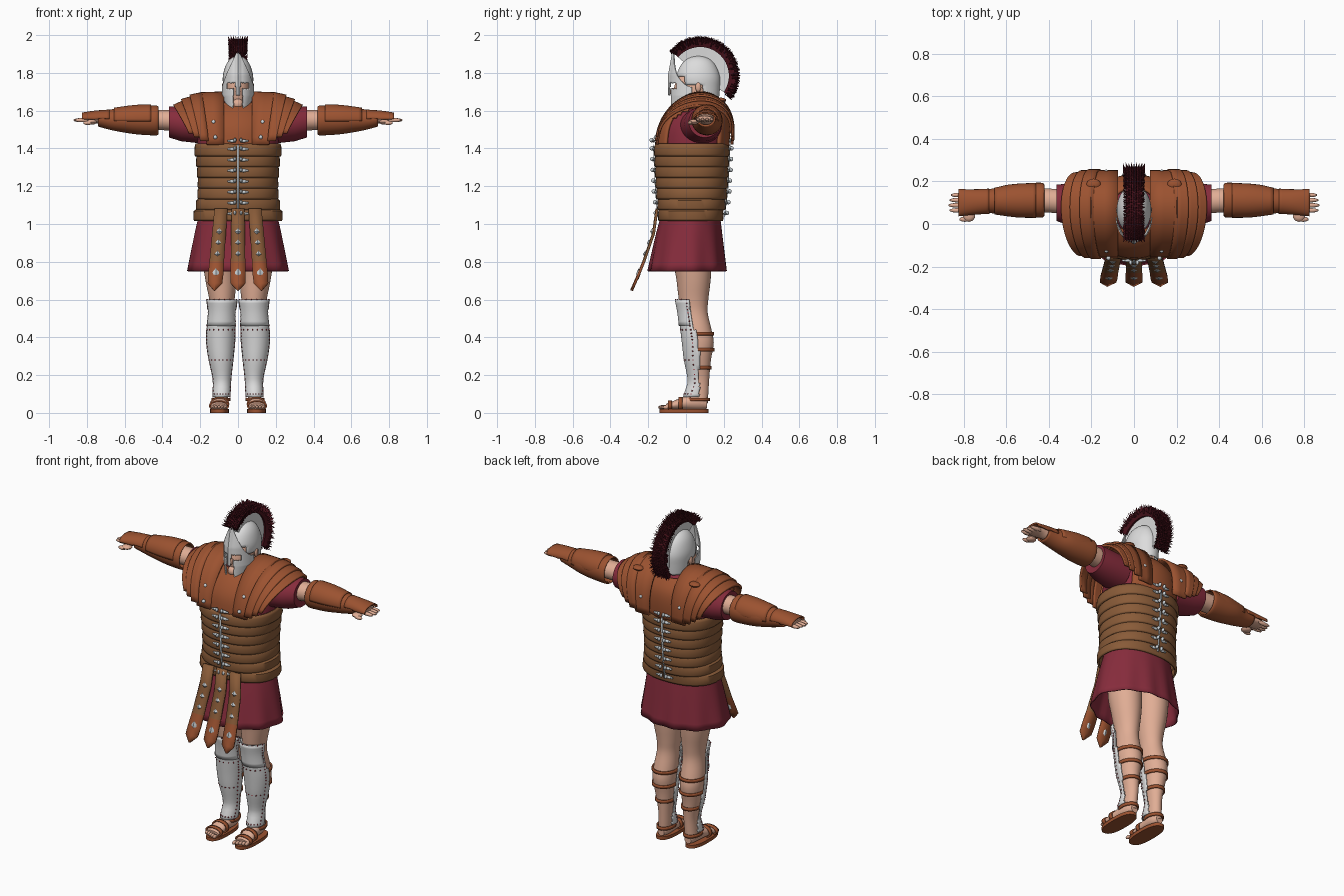
import bpy, bmesh, math, random
from mathutils import Vector

if "Cube" in bpy.data.objects:
    bpy.data.objects.remove(bpy.data.objects["Cube"])
random.seed(4)
parts = []


def material(name, r, g, b):
    m = bpy.data.materials.new(name)
    m.use_nodes = True
    m.diffuse_color = (r, g, b, 1)
    m.node_tree.nodes["Principled BSDF"].inputs["Base Color"].default_value = (r, g, b, 1)
    return m


rust = material("rust leather", .33, .085, .03)
brown = material("brown leather", .25, .105, .04)
cloth = material("maroon cloth", .24, .025, .045)
skin = material("skin", .75, .42, .3)
steel = material("pale steel", .72, .72, .72)
silver = material("silver", .6, .65, .68)
bristle = material("crest dark red", .065, .006, .011)
rivet = material("red rivet", .3, .02, .03)


def finish(name, bm, mat, mirror=False, thick=0):
    bmesh.ops.recalc_face_normals(bm, faces=bm.faces)
    mesh = bpy.data.meshes.new(name)
    bm.to_mesh(mesh)
    bm.free()
    mesh.materials.append(mat)
    ob = bpy.data.objects.new(name, mesh)
    bpy.context.collection.objects.link(ob)
    if thick:
        mod = ob.modifiers.new("thickness", 'SOLIDIFY')
        mod.thickness, mod.offset = thick, 0
    if mirror:
        ob.modifiers.new("mirror", 'MIRROR').use_mirror_merge = False
    parts.append(ob)
    return ob


def sheet(name, rows, mat, closed=False, cap=False, keep=None, **opts):
    """Skin rows of points into a surface, keeping only faces that pass the rule."""
    bm = bmesh.new()
    grid = [[bm.verts.new(p) for p in row] for row in rows]
    n = len(rows[0])
    for low, high in zip(grid, grid[1:]):
        for j in range(n if closed else n - 1):
            k = (j + 1) % n
            quad = (low[j], low[k], high[k], high[j])
            if keep is None or keep(sum((v.co for v in quad), Vector()) / 4):
                bm.faces.new(quad)
    if cap:
        bm.faces.new(grid[0])
        bm.faces.new(grid[-1])
    bmesh.ops.delete(bm, geom=[v for v in bm.verts if not v.link_faces], context='VERTS')
    return finish(name, bm, mat, **opts)


def resample(rings, k=4):
    """Catmull-Rom through the rings, k steps per span."""
    out = []
    for i in range(len(rings) - 1):
        a, b, c, d = (rings[max(0, min(len(rings) - 1, i + o))] for o in (-1, 0, 1, 2))
        for s in range(k):
            t = s / k
            out.append(tuple(q + t / 2 * (r - p + t * (2 * p - 5 * q + 4 * r - w + t * (3 * (q - r) + w - p)))
                             for p, q, r, w in zip(a, b, c, d)))
    return out + [rings[-1]]


def ring_point(ring, angle, axis='z', power=2):
    pos, a, b, ra, rb = ring
    c, s = math.cos(angle), math.sin(angle)
    a += ra * math.copysign(abs(c) ** (2 / power), c)
    b += rb * math.copysign(abs(s) ** (2 / power), s)
    return {'z': (a, b, pos), 'x': (pos, a, b), 'y': (a, pos, b)}[axis]


def tube(name, rings, mat, axis='z', n=36, power=2, cap=True, **opts):
    rows = [[ring_point(r, math.tau * j / n, axis, power) for j in range(n)] for r in rings]
    return sheet(name, rows, mat, closed=True, cap=cap, **opts)


def grow(rings, d):
    return [(p, a, b, ra + d, rb + d) for p, a, b, ra, rb in rings]


def blobs(name, items, mat, u=10, v=6, mirror=False):
    bm = bmesh.new()
    for loc, size in items:
        made = bmesh.ops.create_uvsphere(bm, u_segments=u, v_segments=v, radius=1)["verts"]
        bmesh.ops.scale(bm, vec=size, verts=made)
        bmesh.ops.translate(bm, vec=loc, verts=made)
    return finish(name, bm, mat, mirror)


# Legs, greaves and calf straps
leg = resample([(.95, .095, .03, .09, .1), (.8, .095, .035, .09, .1), (.7, .09, .04, .082, .09),
                (.6, .085, .04, .067, .078), (.53, .086, .045, .06, .07), (.44, .09, .06, .066, .075),
                (.37, .092, .07, .065, .077), (.28, .09, .068, .054, .064), (.18, .085, .073, .038, .05),
                (.1, .087, .07, .036, .048), (.05, .09, .07, .035, .045)])
tube("legs", leg, skin, mirror=True)
greave = [(z, a, b - .006 - max(0, .16 - z) * .3, ra + .009, rb + .006) for z, a, b, ra, rb in leg if .08 < z < .62]
tube("greaves", greave, steel, cap=False, mirror=True, thick=.006,
     keep=lambda c: c.y < .07 - max(0, c.z - .35) * .25)
knee = [r for r in greave if r[0] > .45]
tube("knee_guards", grow(knee, .006), steel, cap=False, mirror=True, thick=.006, keep=lambda c: c.y < .015)
studs = []
for i, ring in enumerate(greave):
    around = (200, 340) if i % 8 else range(200, 350, 20)
    studs += [(ring_point(grow([ring], .007 if ring in knee else .003)[0], math.radians(d)), (.004,) * 3) for d in around]
blobs("greave_rivets", studs, rivet, 6, 4, mirror=True)
for height in (.42, .335, .24):
    near = min(leg, key=lambda r: abs(r[0] - height))
    band = [(height + h,) + near[1:] for h in (-.009, .009)]
    tube("calf_strap", grow(band, .005), rust, cap=False, mirror=True, thick=.008, keep=lambda c: c.y > .04)

# Feet and sandals
foot = resample([(.112, .09, .045, .022, .022), (.07, .09, .058, .037, .042), (0, .094, .053, .04, .036),
                 (-.07, .1, .04, .044, .022), (-.105, .1, .033, .042, .015)])
tube("feet", foot, skin, axis='y', mirror=True)
blobs("toes", [((.066 + .017 * i, -.128 + .006 * i, .03), (.009, .02, .011)) for i in range(5)], skin, mirror=True)
tube("sandal_soles", [(z, .098, -.01, .05, .13) for z in (0, .02)], rust, power=2.5, mirror=True)
for y in (-.085, -.03):
    near = min(foot, key=lambda r: abs(r[0] - y))
    tube("foot_strap", grow([(y + h,) + near[1:] for h in (-.011, .011)], .005), rust, axis='y',
         cap=False, mirror=True, thick=.008, keep=lambda c: c.z > .018)
tube("ankle_strap", [(z, .09, .06, .045, .062) for z in (.062, .08)], rust, cap=False, mirror=True, thick=.008)

# Skirt with soft folds
skirt = tube("tunic_skirt", resample([(1.06, 0, .025, .2, .15), (.95, 0, .018, .225, .172),
             (.75, 0, .008, .262, .205)]), cloth, n=72, cap=False, thick=.006)
for v in skirt.data.vertices:
    fold = 1 + .08 * (1.06 - v.co.z) * math.sin(11 * math.atan2(v.co.y, v.co.x))
    v.co.x *= fold
    v.co.y *= fold

# Banded cuirass
torso = resample([(1.02, 0, .025, .228, .165), (1.09, 0, .03, .212, .175), (1.2, 0, .03, .206, .184),
                  (1.42, 0, .03, .228, .194)], 10)


def torso_at(z):
    return min(torso, key=lambda r: abs(r[0] - z))[1:]


step = .057
tops = [1.425 - step * i for i in range(7)]
for top in tops:
    low = top - step - .008
    base = torso_at(low)
    band = [(top, *torso_at(top)), (top - step * .3, *base), (low + .01, *base), (low, *base)]
    band = [grow([r], d)[0] for r, d in zip(band, (-.008, .002, .004, 0))]
    tube("cuirass_band", band, brown, n=56, power=2.3, cap=False, thick=.01)

# Lacing buckles, front and back
clasps = []
for z in [t - step / 2 for t in tops] + [1.44]:
    _, mid, _, depth = torso_at(z)
    for side in (-1, 1):
        y = mid + side * (depth + .008)
        clasps += [((.03, y, z), (.018, .008, .009)), ((.047, y, z), (.01, .006, .006)),
                   ((.016, y + side * .01, z + .004), (.008, .012, .012))]
blobs("lacing_buckles", clasps, silver, 8, 5, mirror=True)
for side in (-1, 1):
    lace = [[(x, torso_at(z)[1] + side * (torso_at(z)[3] + .009), z) for x in (-.005, .005)] for z in (1.04, 1.2, 1.42)]
    sheet("lacing_cord", lace, silver, thick=.004)

# Hanging apron straps with diamond studs
for k in (-1, 0, 1):
    rows = [[(k * (.09 + .08 * (1.08 - z)) + s * w, y - .004 * (1 - abs(s)), z) for s in (-1, 0, 1)]
            for z, y, w in ((1.08, -.152, .034), (.95, -.17, .036), (.8, -.222, .038), (.73, -.25, .04),
                            (.685, -.27, .038), (.648, -.286, .004))]
    strap = sheet("apron_strap", rows, brown, thick=.012)
    strap.data.materials.append(rust)
    for f in strap.data.polygons:
        f.material_index = int(f.center.z < .8)
    marks = [(.96, .016), (.9, .016), (.84, .016), (.735, .026)]
    blobs("strap_studs", [((k * (.09 + .08 * (1.08 - z)), -.178 - .345 * max(0, .95 - z), z),
                           (r, .012, r * 1.2)) for z, r in marks], silver, 4, 2)

# Upper tunic, breast and back plates
chest = resample([(1.38, 0, .03, .215, .18), (1.5, 0, .04, .21, .178), (1.58, 0, .055, .18, .15),
                  (1.64, 0, .065, .1, .095), (1.68, 0, .06, .055, .06)])
tube("tunic_chest", chest, cloth, n=56)
tube("chest_plates", grow(chest, .01), rust, n=56, cap=False, thick=.012,
     keep=lambda c: abs(c.x) < .15 and 1.395 + .3 * max(0, abs(c.x) - .1) < c.z < 1.645)

# Layered shoulder plates arching front to back
for x0, x1, top, end, foot_z, depth in ((.075, .205, 1.695, 1.69, 1.42, .198), (.19, .255, 1.692, 1.678, 1.44, .203),
                                        (.24, .3, 1.672, 1.655, 1.46, .198), (.285, .34, 1.65, 1.625, 1.48, .188)):
    rows = []
    for u in (0, .5, .9, 1):
        row = []
        for j in range(29):
            t = math.pi * j / 28
            s = math.sin(t)
            x = x0 + (x1 - x0) * u
            x -= .3 * (x - .075) * (1 - s)
            row.append((x, .045 - depth * math.cos(t) + .035 * s,
                        foot_z + (top + (end - top) * u - foot_z) * s ** .9))
        rows.append(row)
    sheet("shoulder_plate", rows, rust, mirror=True, thick=.014)
blobs("shoulder_hinges", [((.19, y, z), (.034, .028, .014)) for y, z in ((.01, 1.665), (.185, 1.655))],
      rust, 16, 8, mirror=True)
blobs("shoulder_rivets", [((.12, -.16, 1.46), (.011,) * 3), ((.13, -.125, 1.54), (.011,) * 3),
                          ((.13, .245, 1.52), (.011,) * 3)], silver, mirror=True)

# Sleeves, arms and bracers
tube("sleeves", [(.18, .08, 1.52, .11, .095), (.3, .09, 1.53, .1, .092), (.365, .1, 1.54, .085, .082),
                 (.36, .1, 1.54, .05, .05)], cloth, axis='x', mirror=True)
tube("arms", resample([(.3, .1, 1.545, .06, .058), (.4, .11, 1.55, .056, .053), (.55, .11, 1.55, .055, .05),
                       (.72, .108, 1.555, .034, .028), (.77, .1, 1.558, .042, .021),
                       (.82, .098, 1.556, .045, .016)]), skin, axis='x', mirror=True)
tube("bracers", resample([(.425, .112, 1.548, .07, .07), (.44, .112, 1.548, .077, .074), (.53, .112, 1.548, .073, .069),
                          (.6, .112, 1.55, .066, .061), (.67, .108, 1.552, .052, .05), (.74, .105, 1.557, .046, .036)]),
     rust, axis='x', cap=False, mirror=True, thick=.01)
tube("bracer_plates", resample([(.46, .11, 1.556, .076, .073), (.55, .11, 1.556, .074, .069),
                                (.655, .108, 1.555, .058, .056)]), rust, axis='x', cap=False,
     mirror=True, thick=.01, keep=lambda c: c.z > 1.545)
tube("hand_guards", resample([(.68, .107, 1.556, .055, .046), (.76, .103, 1.56, .056, .036),
                              (.825, .1, 1.56, .06, .026)]), rust, axis='x', cap=False,
     mirror=True, thick=.008, keep=lambda c: c.z > 1.556)
fingers = [((.832 - .006 * abs(i - 1), .064 + .024 * i, 1.55), (.042, .011, .011)) for i in range(4)]
blobs("fingers", fingers + [((.775, .04, 1.54), (.03, .03, .014)), ((.795, .022, 1.535), (.026, .012, .011))],
      skin, mirror=True)

# Neck, head, ears
tube("neck", [(z, 0, .06, .055, .06) for z in (1.58, 1.72)], skin)
blobs("head", [((0, .035, 1.7), (.064, .1, .115)), ((0, -.045, 1.635), (.03, .03, .03)),
               ((0, -.068, 1.7), (.012, .02, .02))], skin, 24, 16)
blobs("ears", [((.076, .065, 1.725), (.01, .016, .026))], skin, mirror=True)

# Helmet dome and face mask
tube("helmet_dome", resample([(1.66, 0, .08, .068, .092), (1.72, 0, .07, .075, .107), (1.78, 0, .065, .078, .113),
                              (1.84, 0, .065, .062, .09), (1.875, 0, .065, .036, .055), (1.89, 0, .065, .003, .005)]),
     steel, cap=False, thick=.005, keep=lambda c: c.z > 1.775 or c.y > .085 or (c.y > 0 and c.z > 1.73))
mask = []
for j in range(57):
    a = math.radians(-88 + 176 * j / 56)
    s = abs(math.sin(a))
    low, high = 1.595 + .075 * s ** 3, 1.915 - .19 * s ** 1.3
    col = []
    for i in range(45):
        z = low + (high - low) * i / 44
        taper = 1 - 2.6 * max(0, 1.68 - z) - 1.5 * max(0, z - 1.8)
        keel = .009 * max(0, 1 - abs(a) / .2)
        col.append((.083 * taper * math.sin(a), .035 - .118 * math.cos(a) - keel + .18 * max(0, z - 1.79), z))
    mask.append(col)


def solid_mask(c):
    x = abs(c.x)
    eye = .013 < x < .056 and 1.715 < c.z < 1.748
    nose = .011 < x < .024 and c.z < 1.73
    return not (eye or nose or (x < .025 and c.z < 1.68))


sheet("face_mask", mask, steel, keep=solid_mask, thick=.006)


# Crest holder, brush and bristles
def arc(a, x, r):
    return (x, .075 + r * math.cos(a), 1.785 + r * math.sin(a))


def crest_arc(name, section, mat):
    angles = [math.radians(-35 + 175 * i / 40) for i in range(41)]
    sheet(name, [[arc(a, x, r) for x, r in section] for a in angles], mat, closed=True, cap=True)


crest_arc("crest_holder", [(-.013, .09), (-.016, .157), (.016, .157), (.013, .09)], steel)
crest_arc("crest_brush", [(-.026, .152), (-.04, .195), (.04, .195), (.026, .152)], bristle)
bm = bmesh.new()
for i in range(90):
    for j in range(-4, 5):
        a = math.radians(-36 + 177 * i / 89 + random.uniform(-1, 1))
        x = j * .01
        base = .19 if abs(j) < 4 else random.uniform(.16, .19)
        root = [bm.verts.new(arc(a + da, x + dx, base)) for da, dx in ((-.02, -.004), (.02, -.004), (0, .005))]
        tip = bm.verts.new(arc(a + random.uniform(-.03, .03), x * 1.3, random.uniform(.204, .215)))
        for k in range(3):
            bm.faces.new((root[k], root[(k + 1) % 3], tip))
finish("crest_bristles", bm, bristle)

# Smooth shading with crisp edges
bpy.ops.object.select_all(action='DESELECT')
for ob in parts:
    ob.select_set(True)
bpy.context.view_layer.objects.active = parts[0]
bpy.ops.object.shade_smooth_by_angle(angle=math.radians(40))
